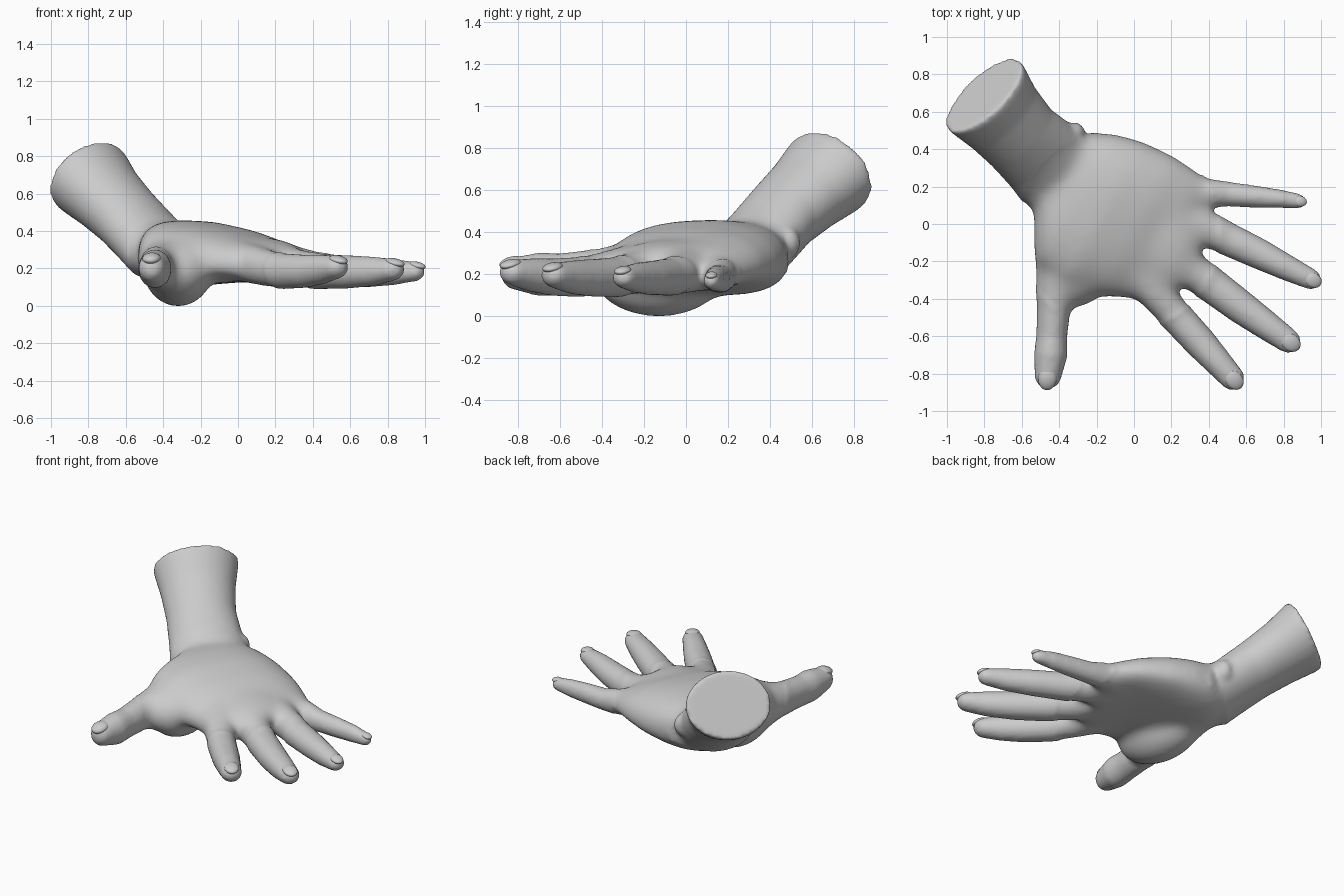
import bpy, bmesh, math
from mathutils import Vector, Matrix

if "Cube" in bpy.data.objects:
    bpy.data.objects.remove(bpy.data.objects["Cube"])

N = 28
body = bmesh.new()


def loft(rings, power=2.0):
    """Closed skin through rings of (centre, side, up, down) vectors."""
    loops = []
    for c, side, up, down in rings:
        loop = []
        for i in range(N):
            a = 2 * math.pi * i / N
            ca, sa = math.cos(a), math.sin(a)
            u = math.copysign(abs(ca) ** (2 / power), ca)
            v = abs(sa) ** (2 / power)
            loop.append(body.verts.new(c + side * u + (up if sa >= 0 else down) * v))
        loops.append(loop)
    for a, b in zip(loops, loops[1:]):
        for i in range(N):
            j = (i + 1) % N
            body.faces.new((a[i], a[j], b[j], b[i]))
    body.faces.new(loops[0][::-1])
    body.faces.new(loops[-1])


def tube(stations):
    """Finger: stations of (x, y, z, half width, half height), rounded at the tip."""
    pts = [Vector(s[:3]) for s in stations]
    rings = []
    for i, s in enumerate(stations):
        t = (pts[min(i + 1, len(pts) - 1)] - pts[max(i - 1, 0)]).normalized()
        side = t.cross(Vector((0, 0, 1))).normalized()
        up = side.cross(t)
        rings.append((pts[i], side * s[3], up * s[4], -up * s[4]))
    c, side, up, down = rings[-1]
    for k in (0.35, 0.65, 0.88, 0.98):
        f = math.sqrt(1 - k * k)
        rings.append((c + t * s[3] * k, side * f, up * f, down * f))
    loft(rings)


def blob(centre, radii, turn=0):
    m = Matrix.Translation(centre) @ Matrix.Rotation(turn, 4, 'Z') @ Matrix.Diagonal((*radii, 1))
    bmesh.ops.create_uvsphere(body, u_segments=24, v_segments=14, radius=1, matrix=m)


# Palm: sections from the wrist to the knuckles (thumb edge, little edge, mid z, top, bottom)
palm = [((-.53, .07), (-.31, .47), .27, .43, .12),
        ((-.54, -.06), (-.22, .49), .26, .45, .10),
        ((-.53, -.22), (-.10, .485), .25, .462, .10),
        ((-.40, -.36), (.05, .445), .23, .455, .115),
        ((-.18, -.39), (.22, .365), .22, .41, .13),
        ((.05, -.41), (.37, .265), .20, .34, .12),
        ((.14, -.37), (.40, .20), .19, .29, .11)]
loft([(Vector(((a[0] + b[0]) / 2, (a[1] + b[1]) / 2, m)),
       Vector(((a[0] - b[0]) / 2, (a[1] - b[1]) / 2, 0)),
       Vector((0, 0, t - m)), Vector((0, 0, lo - m)))
      for a, b, m, t, lo in palm], 2.4)

# Knuckle dome, thumb pad and wrist bone
blob((.10, -.03, .26), (.24, .34, .11), .45)
blob((-.32, -.13, .195), (.185, .32, .20), .15)
blob((-.32, .485, .35), (.06, .06, .075))

# Forearm with a flat cut end (centre, half width, half height, lean of the section)
side = Vector((.72, .69, 0))
rings = []
for c, w, h, lean in [
        ((-.805, .69, .695), .27, .215, .48), ((-.785, .67, .675), .265, .215, .48),
        ((-.70, .57, .585), .235, .19, .42), ((-.60, .46, .485), .22, .175, .4),
        ((-.49, .36, .37), .235, .165, .4), ((-.41, .28, .29), .25, .165, .4),
        ((-.32, .20, .26), .23, .14, .4)]:
    up = Vector((.69 * lean, -.72 * lean, math.sqrt(1 - lean * lean)))
    rings.append((Vector(c), side * w, up * h, -up * h))
loft(rings)

# Fingers: knuckle inside the palm, base, mid joint, last joint, tip
fingers = [
    [(.05, .12, .25, .09, .09), (.36, .165, .20, .085, .09), (.50, .16, .18, .067, .07),
     (.66, .145, .178, .059, .064), (.78, .135, .175, .05, .057), (.88, .122, .17, .041, .043)],
    [(-.02, .10, .27, .10, .11), (.34, -.005, .21, .105, .107), (.50, -.08, .187, .09, .09),
     (.67, -.16, .183, .083, .083), (.82, -.235, .183, .07, .073), (.945, -.295, .185, .057, .053)],
    [(-.08, .02, .28, .10, .12), (.25, -.205, .217, .11, .112), (.42, -.33, .187, .096, .097),
     (.58, -.45, .183, .09, .09), (.72, -.55, .187, .078, .08), (.825, -.625, .195, .067, .06)],
    [(-.13, -.10, .28, .10, .11), (.12, -.37, .212, .102, .107), (.24, -.51, .187, .09, .097),
     (.355, -.635, .187, .087, .09), (.45, -.74, .198, .076, .08), (.525, -.823, .208, .067, .062)]]
thumb = [(-.38, -.10, .21, .14, .14), (-.40, -.32, .22, .13, .13), (-.43, -.46, .21, .09, .107),
         (-.44, -.60, .20, .083, .10), (-.445, -.70, .20, .09, .105), (-.460, -.81, .205, .073, .08)]
for f in fingers + [thumb]:
    tube(f)

# Fuse everything into one skin
bmesh.ops.recalc_face_normals(body, faces=body.faces)
raw = bpy.data.meshes.new("hand_parts")
body.to_mesh(raw)
body.free()
hand = bpy.data.objects.new("hand", raw)
bpy.context.collection.objects.link(hand)
remesh = hand.modifiers.new("fuse", 'REMESH')
remesh.mode = 'VOXEL'
remesh.voxel_size = 0.015
ev = hand.evaluated_get(bpy.context.evaluated_depsgraph_get())
skin = bpy.data.meshes.new_from_object(ev)
hand.modifiers.clear()

# Soften the whole skin lightly, the palm and the webs more
bm = bmesh.new()
bm.from_mesh(skin)
near = [v for v in bm.verts if (v.co.xy - Vector((-.08, -.04))).length < .54]
for verts, count in ((bm.verts[:], 5), (near, 35)):
    for _ in range(count):
        bmesh.ops.smooth_vert(bm, verts=verts, factor=.5, use_axis_x=True, use_axis_y=True, use_axis_z=True)
low = min(v.co.z for v in bm.verts)
bmesh.ops.translate(bm, verts=bm.verts, vec=(0, 0, -low))
for face in bm.faces:
    face.smooth = True
bm.to_mesh(skin)
bm.free()
hand.data = skin

# Nails: thin shells on the finger tips
for name, f in zip(("little_nail", "ring_nail", "middle_nail", "index_nail", "thumb_nail"), fingers + [thumb]):
    tip, prev = Vector(f[-1][:3]), Vector(f[-2][:3])
    d = (tip - prev).normalized()
    w, h = f[-1][3:]
    bpy.ops.mesh.primitive_uv_sphere_add(segments=20, ring_count=12, radius=1,
                                         location=tip + d * w * .25 + Vector((0, 0, h * .62 - low)))
    nail = bpy.context.object
    nail.name = name
    nail.scale = (w * .85, w * .68, h * .37)
    nail.rotation_euler = (0, .22, math.atan2(d.y, d.x))
    bpy.ops.object.shade_smooth()
